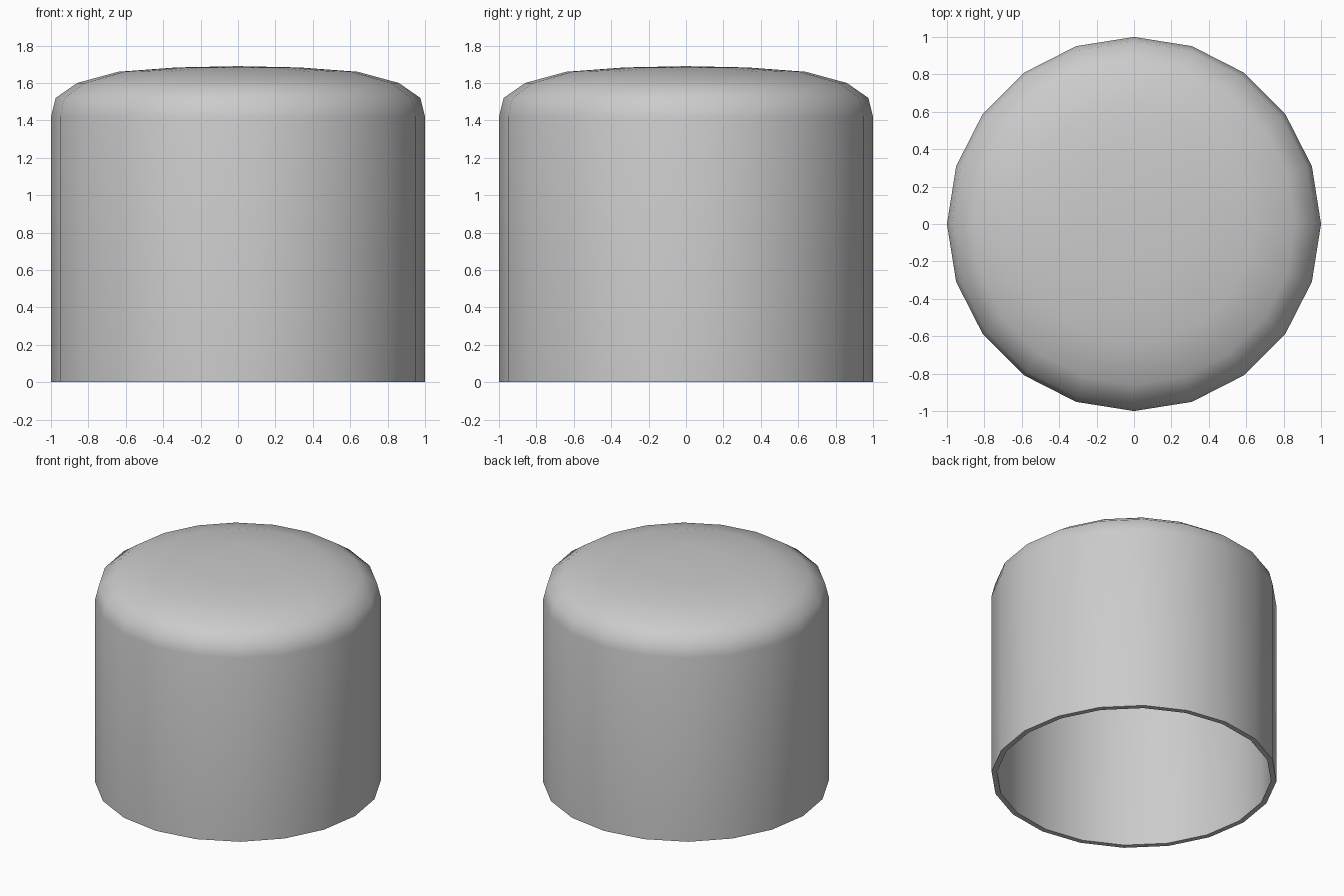
import bpy, bmesh, math

if "Cube" in bpy.data.objects:
    bpy.data.objects.remove(bpy.data.objects["Cube"])

SIDES = 20
# Half profile: outside from rim to crown, then inside from crown to rim
outer = [(1.0, 0.0), (1.0, 1.42), (0.975, 1.52), (0.86, 1.60),
         (0.64, 1.66), (0.33, 1.683), (0.0, 1.69)]
inner = [(0.0, 1.65), (0.32, 1.643), (0.625, 1.62), (0.835, 1.565),
         (0.938, 1.50), (0.962, 1.415), (0.962, 0.0)]
profile = outer + inner

# Hollow domed cap: lathe the profile
bm = bmesh.new()
rings = []
for r, z in profile:
    if r == 0:
        rings.append([bm.verts.new((0, 0, z))] * SIDES)
    else:
        rings.append([bm.verts.new((r * math.cos(2 * math.pi * i / SIDES),
                                    r * math.sin(2 * math.pi * i / SIDES), z))
                      for i in range(SIDES)])
for k in range(len(rings)):
    a, b = rings[k], rings[(k + 1) % len(rings)]
    if a[0] is a[1] and b[0] is b[1]:
        continue  # outside and inside crown points are not joined
    for i in range(SIDES):
        j = (i + 1) % SIDES
        bm.faces.new(list(dict.fromkeys((a[i], a[j], b[j], b[i]))))
bmesh.ops.recalc_face_normals(bm, faces=bm.faces)
# The inner dome is connected through the rim, so it faces the hollow

mesh = bpy.data.meshes.new("domed_cap")
bm.to_mesh(mesh)
bm.free()
cap = bpy.data.objects.new("domed_cap", mesh)
bpy.context.collection.objects.link(cap)

# Smooth walls, sharp rim
bpy.context.view_layer.objects.active = cap
cap.select_set(True)
bpy.ops.object.shade_smooth_by_angle(angle=math.radians(45))
